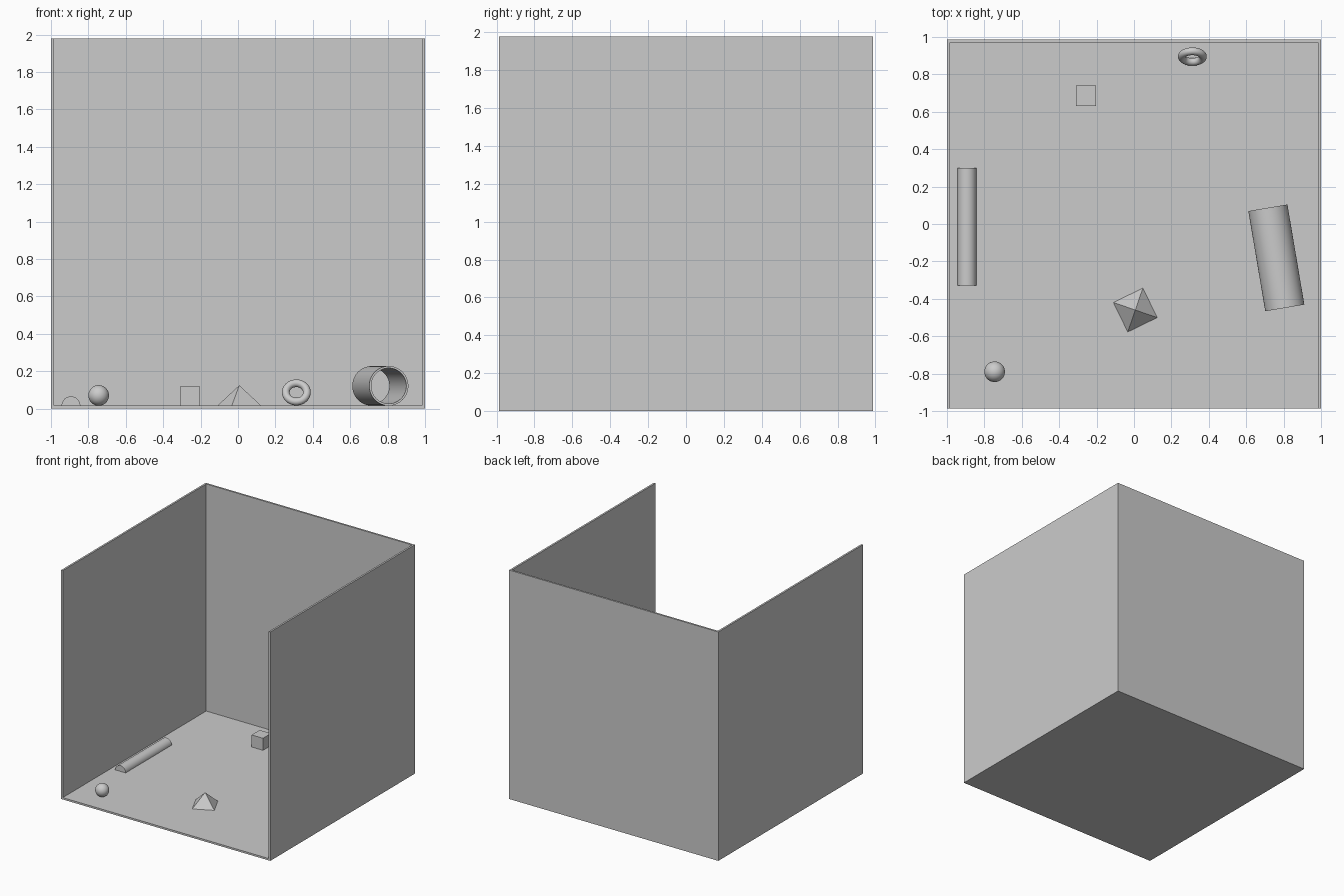
import bpy
from math import radians, pi, cos, sin
import bmesh

if "Cube" in bpy.data.objects:
    bpy.data.objects.remove(bpy.data.objects["Cube"])

W, D, H, T = 1.0, 0.987, 1.978, 0.016   # half width, half depth, height, panel thickness


def box(name, lo, hi):
    size = [b - a for a, b in zip(lo, hi)]
    bpy.ops.mesh.primitive_cube_add(size=1, location=[(a + b) / 2 for a, b in zip(lo, hi)])
    ob = bpy.context.object
    ob.name = name
    ob.scale = size
    bpy.ops.object.transform_apply(location=False, rotation=False, scale=True)
    return ob


def smooth():
    bpy.ops.object.shade_smooth_by_angle(angle=radians(35))


def extrude_profile(name, loops, length, location, turn):
    """Extrude closed (x, z) outlines along y; a second outline cuts a hole."""
    bm = bmesh.new()
    n = len(loops[0])
    rings = [[[bm.verts.new((x, y, z)) for x, z in loop] for loop in loops]
             for y in (-length / 2, length / 2)]
    for k in range(len(loops)):
        for i in range(n):
            j = (i + 1) % n
            bm.faces.new((rings[0][k][i], rings[0][k][j], rings[1][k][j], rings[1][k][i]))
    for end in rings:
        if len(loops) == 1:
            bm.faces.new(end[0])
        else:
            for i in range(n):
                j = (i + 1) % n
                bm.faces.new((end[0][i], end[0][j], end[1][j], end[1][i]))
    bmesh.ops.recalc_face_normals(bm, faces=bm.faces)
    mesh = bpy.data.meshes.new(name)
    bm.to_mesh(mesh)
    bm.free()
    ob = bpy.data.objects.new(name, mesh)
    bpy.context.collection.objects.link(ob)
    ob.location = location
    ob.rotation_euler[2] = turn
    bpy.ops.object.select_all(action='DESELECT')
    ob.select_set(True)
    bpy.context.view_layer.objects.active = ob
    smooth()
    return ob


def arc(radius, sweep, count, closed):
    steps = count if closed else count - 1
    return [(radius * cos(sweep * i / steps), radius * sin(sweep * i / steps)) for i in range(count)]


# Open-fronted room
box("floor", (-W + T, -D, 0), (W - T, D - T, T))
box("back_wall", (-W + T, D - T, 0), (W - T, D, H))
box("left_wall", (-W, -D, 0), (-W + T, D, H))
box("right_wall", (W - T, -D, 0), (W, D, H))

# Small solids resting on the floor
box("cube_block", (-0.311, 0.63, T), (-0.202, 0.74, 0.12))

bpy.ops.mesh.primitive_uv_sphere_add(segments=48, ring_count=24, radius=0.055,
                                     location=(-0.745, -0.79, T + 0.055))
bpy.context.object.name = "ball"
smooth()

bpy.ops.mesh.primitive_cone_add(vertices=4, radius1=0.124, radius2=0, depth=0.109,
                                location=(0.007, -0.46, T + 0.0545),
                                rotation=(0, 0, radians(-19)))
bpy.context.object.name = "pyramid"

# Ring leaning towards the back wall
bpy.ops.mesh.primitive_torus_add(major_radius=0.0565, minor_radius=0.0205,
                                 major_segments=64, minor_segments=24,
                                 location=(0.312, 0.895, T + 0.071),
                                 rotation=(radians(60), 0, 0))
bpy.context.object.name = "ring"
smooth()

# Half round bar along the left wall
extrude_profile("half_round_bar", [arc(0.05, pi, 33, False)], 0.63, (-0.893, -0.015, T), 0)

# Hollow pipe on the right
extrude_profile("pipe", [arc(0.106, 2 * pi, 64, True), arc(0.095, 2 * pi, 64, True)],
                0.543, (0.761, -0.181, T + 0.106), radians(9.6))
